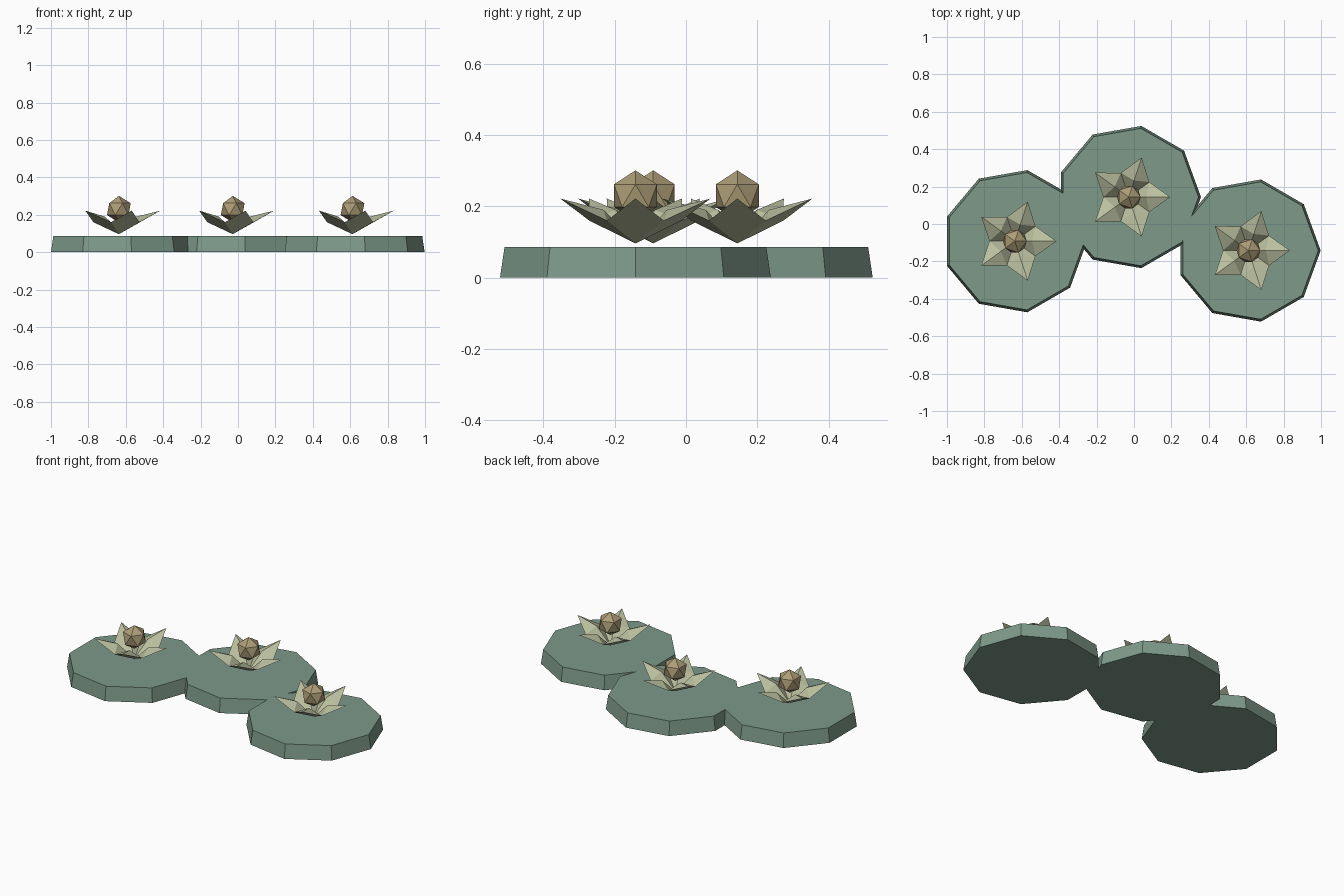
import bpy, bmesh, math

if "Cube" in bpy.data.objects:
    bpy.data.objects.remove(bpy.data.objects["Cube"])


def material(name, rgb):
    m = bpy.data.materials.new(name)
    m.diffuse_color = (*rgb, 1)
    m.use_nodes = True
    m.node_tree.nodes["Principled BSDF"].inputs["Base Color"].default_value = m.diffuse_color
    return m


PAD = material("pad green", (0.208, 0.322, 0.255))
PETAL = material("petal cream", (0.50, 0.53, 0.35))
HEART = material("heart tan", (0.42, 0.34, 0.185))


def finish(bm, name, mat, loc):
    bmesh.ops.recalc_face_normals(bm, faces=bm.faces)
    me = bpy.data.meshes.new(name)
    bm.to_mesh(me)
    bm.free()
    me.materials.append(mat)
    ob = bpy.data.objects.new(name, me)
    ob.location = loc
    bpy.context.collection.objects.link(ob)
    return ob


def polar(r, a, z):
    return (r * math.cos(a), r * math.sin(a), z)


# nine-sided pad with slightly tapered rim
def pad(name, x, y):
    bm = bmesh.new()
    n = 9
    rings = [[bm.verts.new(polar(r, math.tau * i / n, z)) for i in range(n)]
             for r, z in ((0.386, 0), (0.373, 0.086))]
    for ring in rings:
        bm.faces.new(ring)
    for i in range(n):
        j = (i + 1) % n
        bm.faces.new((rings[0][i], rings[0][j], rings[1][j], rings[1][i]))
    finish(bm, name, PAD, (x, y, 0))


# five petals, each a tilted flat four-sided pyramid
def petals(name, x, y):
    bm = bmesh.new()
    for k in range(5):
        a = math.tau * k / 5
        base = [bm.verts.new(p) for p in (
            (0, 0, 0.096),
            polar(0.136, a - math.pi / 5, 0.160),
            polar(0.222, a, 0.222),
            polar(0.136, a + math.pi / 5, 0.160))]
        peak = bm.verts.new(polar(0.093, a, 0.190))
        bm.faces.new(base)
        for i in range(4):
            bm.faces.new((base[i], base[(i + 1) % 4], peak))
    finish(bm, name, PETAL, (x, y, 0))


# faceted ball in the middle of the flower
def heart(name, x, y):
    bm = bmesh.new()
    bmesh.ops.create_icosphere(bm, subdivisions=1, radius=0.071)
    finish(bm, name, HEART, (x, y, 0.23))


for side, x, y in (("left", -0.637, -0.092),
                   ("middle", -0.028, 0.144),
                   ("right", 0.612, -0.142)):
    pad(side + "_pad", x, y)
    petals(side + "_petals", x, y)
    heart(side + "_flower_heart", x, y)
